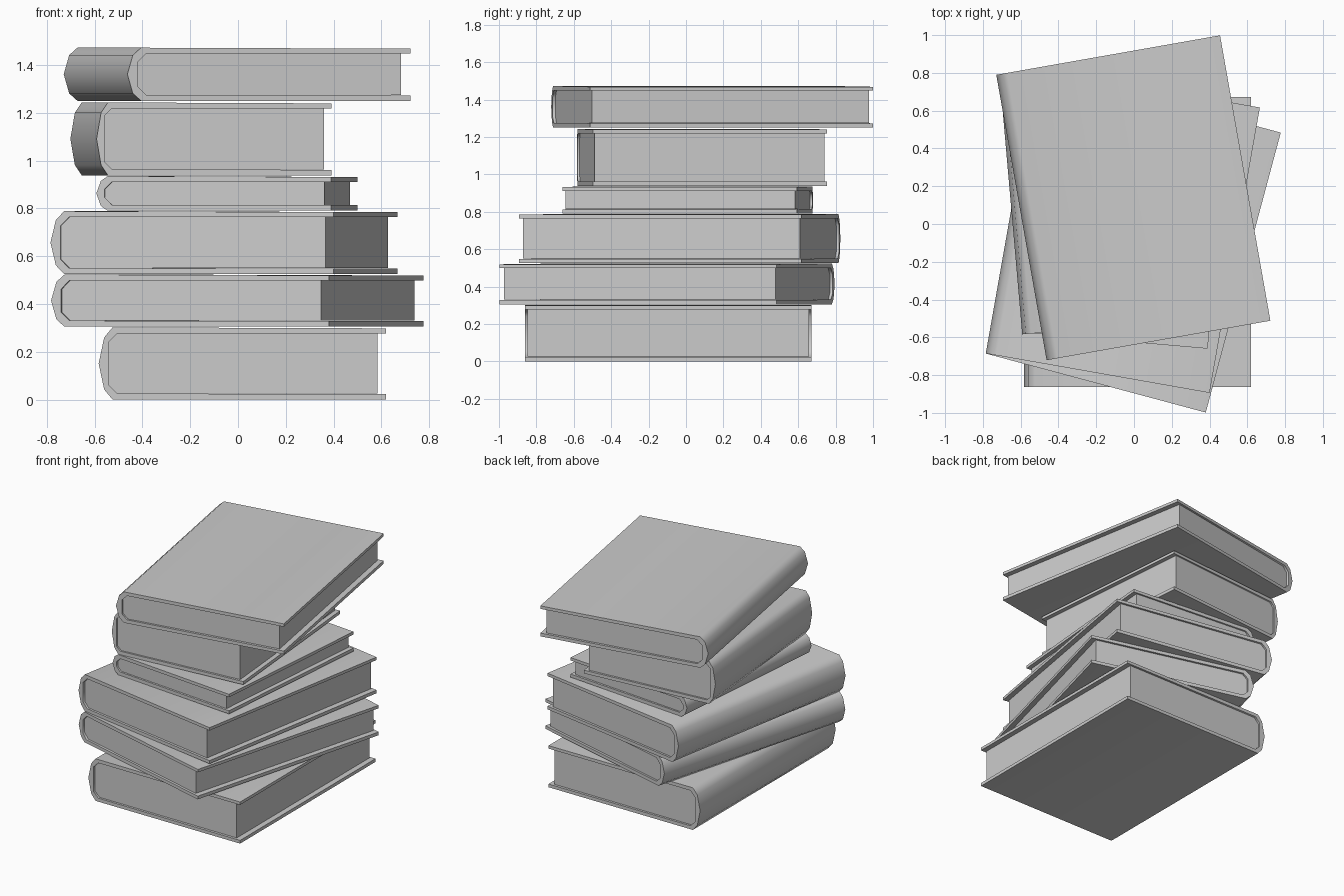
import bpy, bmesh
from math import radians, sin, cos
from mathutils import Matrix

if "Cube" in bpy.data.objects:
    bpy.data.objects.remove(bpy.data.objects["Cube"])

COVER = 0.025  # board thickness


def extrude_profile(name, pts, y0, y1, matrix):
    """Closed x-z outline extruded along y into a solid."""
    bm = bmesh.new()
    face = bm.faces.new([bm.verts.new((x, y0, z)) for x, z in pts])
    ext = bmesh.ops.extrude_face_region(bm, geom=[face])
    verts = [v for v in ext["geom"] if isinstance(v, bmesh.types.BMVert)]
    bmesh.ops.translate(bm, vec=(0, y1 - y0, 0), verts=verts)
    bmesh.ops.recalc_face_normals(bm, faces=bm.faces)
    mesh = bpy.data.meshes.new(name)
    bm.to_mesh(mesh)
    bm.free()
    ob = bpy.data.objects.new(name, mesh)
    bpy.context.collection.objects.link(ob)
    ob.matrix_world = matrix
    return ob


def smooth(ob, angle):
    bpy.ops.object.select_all(action='DESELECT')
    ob.select_set(True)
    bpy.context.view_layer.objects.active = ob
    bpy.ops.object.shade_smooth_by_angle(angle=radians(angle))


def book(i, corner, angle, z, t, s):
    """corner = fore-edge front corner (local x=0, y=0); spine points to -x."""
    w, length = 1.203 * s, 1.534 * s
    m = Matrix.Translation((*corner, z)) @ Matrix.Rotation(radians(angle), 4, 'Z')
    c, drop = COVER, 0.004
    # rounded spine, then the hollow that wraps the pages
    outer = [(0, 0), (-w + .058 * s, 0), (-w + .023 * s, .14 * t), (-w, .5 * t),
             (-w + .023 * s, .86 * t), (-w + .058 * s, t), (0, t - drop)]
    xi, ch = -w + .043 * s, .036 * s
    hollow = [(xi + ch, t - c), (xi, t - c - ch), (xi, c + ch), (xi + ch, c)]
    cover = extrude_profile(f"book_{i}_cover", outer + [(0, t - drop - c + .004)]
                            + hollow + [(0, c - .002)], 0, length, m)
    smooth(cover, 60)
    # page block, set back from the cover edges
    edge = -.037 * s
    extrude_profile(f"book_{i}_pages", [(edge, t - c)] + hollow + [(edge, c)],
                    .015 * s, length - .015 * s, m)


# fore-edge front corner, rotation, base height, thickness, size
books = [
    ((0.62, -0.862), 0, 0.0, 0.302, 1.0),
    ((0.38, -0.998), -15, 0.305, 0.218, 1.0),
    ((0.40, -0.894), -10, 0.525, 0.263, 1.0),
    ((0.39, -0.660), -5, 0.79, 0.145, 0.82),
    ((0.391, -0.498), 5, 0.938, 0.305, 0.82),
    ((0.722, -0.512), 10, 1.25, 0.222, 1.0),
]
for i, b in enumerate(books, 1):
    book(i, *b)
